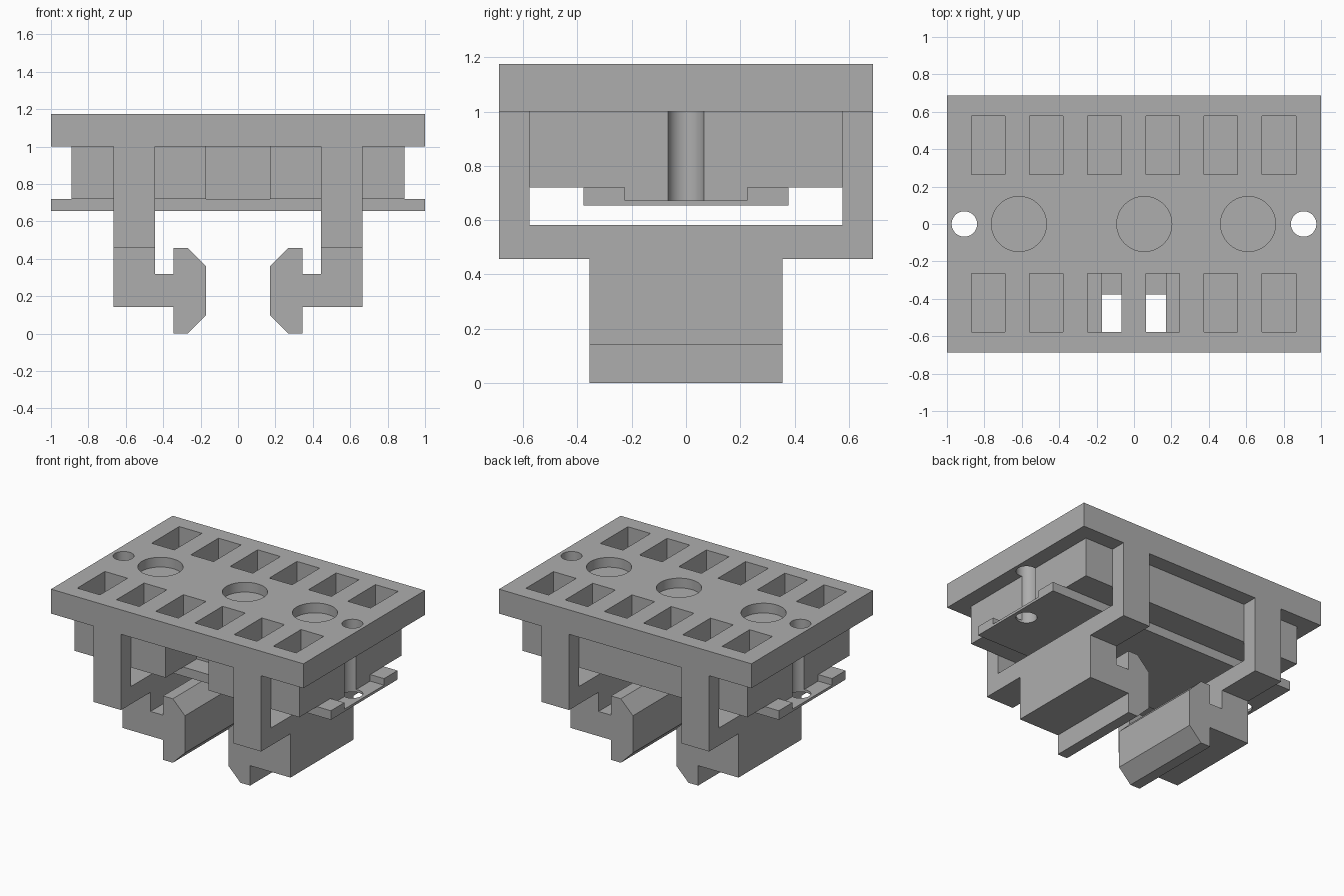
import bpy
import bmesh
from math import radians

cube = bpy.data.objects.get("Cube")
if cube:
    bpy.data.objects.remove(cube, do_unlink=True)

# Single plain grey plastic
grey = bpy.data.materials.new("plain_grey")
grey.use_nodes = True
colour = (0.42, 0.42, 0.42, 1)
grey.diffuse_color = colour
grey.node_tree.nodes["Principled BSDF"].inputs["Base Color"].default_value = colour


def finish(name, bm):
    """Turn a bmesh into a named, coloured object."""
    bmesh.ops.recalc_face_normals(bm, faces=bm.faces)
    mesh = bpy.data.meshes.new(name)
    bm.to_mesh(mesh)
    bm.free()
    mesh.materials.append(grey)
    obj = bpy.data.objects.new(name, mesh)
    bpy.context.collection.objects.link(obj)
    return obj


def prism(bm, points, axis, start, end):
    """Extrude a profile: (y, z) points along x, or (x, z) points along y."""
    def place(p, d):
        return (d, p[0], p[1]) if axis == "x" else (p[0], d, p[1])
    face = bm.faces.new([bm.verts.new(place(p, start)) for p in points])
    new = bmesh.ops.extrude_face_region(bm, geom=[face])["geom"]
    shift = (end - start, 0, 0) if axis == "x" else (0, end - start, 0)
    bmesh.ops.translate(bm, vec=shift,
                        verts=[v for v in new if isinstance(v, bmesh.types.BMVert)])


def box(bm, x0, x1, y0, y1, z0, z1):
    prism(bm, [(y0, z0), (y1, z0), (y1, z1), (y0, z1)], "x", x0, x1)


def cylinder(bm, x, radius, z0, z1):
    made = bmesh.ops.create_cone(bm, cap_ends=True, segments=64, radius1=radius,
                                 radius2=radius, depth=z1 - z0)
    bmesh.ops.translate(bm, verts=made["verts"], vec=(x, 0, (z0 + z1) / 2))


def activate(obj):
    bpy.ops.object.select_all(action="DESELECT")
    obj.select_set(True)
    bpy.context.view_layer.objects.active = obj


def cut(obj, cutter):
    mod = obj.modifiers.new("cut", "BOOLEAN")
    mod.operation = "DIFFERENCE"
    mod.solver = "EXACT"
    mod.object = cutter
    activate(obj)
    bpy.ops.object.modifier_apply(modifier=mod.name)


def mirror(obj):
    mod = obj.modifiers.new("mirror", "MIRROR")
    activate(obj)
    bpy.ops.object.modifier_apply(modifier=mod.name)


# Main dimensions
HALF_Y, BODY_Y, RIDGE_Y, RAIL_Y = 0.688, 0.577, 0.225, 0.377
TOP, DECK, BODY_Z, RIDGE_Z, BASE_Z = 1.175, 1.0, 0.72, 0.673, 0.655

# Top plate
bm = bmesh.new()
box(bm, -1, 1, -HALF_Y, HALF_Y, DECK, TOP)
top_plate = finish("top_plate", bm)

# Body block with a shallow ridge beneath
bm = bmesh.new()
prism(bm, [(-BODY_Y, BODY_Z), (-RIDGE_Y, BODY_Z), (-RIDGE_Y, RIDGE_Z),
           (RIDGE_Y, RIDGE_Z), (RIDGE_Y, BODY_Z), (BODY_Y, BODY_Z),
           (BODY_Y, DECK), (-BODY_Y, DECK)], "x", -0.89, 0.89)
body = finish("body_block", bm)

# Lower plate with two raised rails
bm = bmesh.new()
prism(bm, [(-RAIL_Y, BASE_Z), (RAIL_Y, BASE_Z), (RAIL_Y, BODY_Z),
           (RIDGE_Y, BODY_Z), (RIDGE_Y, RIDGE_Z), (-RIDGE_Y, RIDGE_Z),
           (-RIDGE_Y, BODY_Z), (-RAIL_Y, BODY_Z)], "x", -1, 1)
lower_plate = finish("lower_plate", bm)

# Rectangular windows and round pockets in the top plate
bm = bmesh.new()
for i in range(6):
    x = -0.78 + i * 0.311
    for y in (-0.421, 0.421):
        box(bm, x - 0.09, x + 0.09, y - 0.156, y + 0.156, DECK - 0.1, TOP + 0.1)
for x in (-0.615, 0.055, 0.61):
    cylinder(bm, x, 0.147, TOP - 0.07, TOP + 0.1)
window_cutter = finish("window_cutter", bm)
cut(top_plate, window_cutter)

# Notch in the front of the body
bm = bmesh.new()
box(bm, -0.17, 0.17, -0.8, -RIDGE_Y, BODY_Z - 0.2, DECK + 0.2)
notch_cutter = finish("notch_cutter", bm)
cut(body, notch_cutter)

# Screw holes through every layer
bm = bmesh.new()
for x in (-0.907, 0.907):
    cylinder(bm, x, 0.068, 0.5, 1.4)
screw_cutter = finish("screw_cutter", bm)
for part in (top_plate, body, lower_plate):
    cut(part, screw_cutter)

for cutter in (window_cutter, notch_cutter, screw_cutter):
    bpy.data.objects.remove(cutter, do_unlink=True)

# U-shaped side frames hanging from the top plate
bm = bmesh.new()
prism(bm, [(-HALF_Y, 0.457), (HALF_Y, 0.457), (HALF_Y, DECK), (BODY_Y, DECK),
           (BODY_Y, 0.583), (-BODY_Y, 0.583), (-BODY_Y, DECK), (-HALF_Y, DECK)],
      "x", 0.445, 0.665)
mirror(finish("side_frames", bm))

# Clip feet with inward chamfered hooks
bm = bmesh.new()
prism(bm, [(0.665, 0.457), (0.665, 0.143), (0.345, 0.143), (0.345, 0),
           (0.268, 0), (0.172, 0.096), (0.172, 0.362), (0.268, 0.458),
           (0.345, 0.458), (0.345, 0.32), (0.445, 0.32), (0.445, 0.457)],
      "y", -0.355, 0.355)
mirror(finish("clip_feet", bm))

# Smooth the round walls, keep every corner sharp
for part in (top_plate, body, lower_plate):
    activate(part)
    bpy.ops.object.shade_smooth_by_angle(angle=radians(30))
